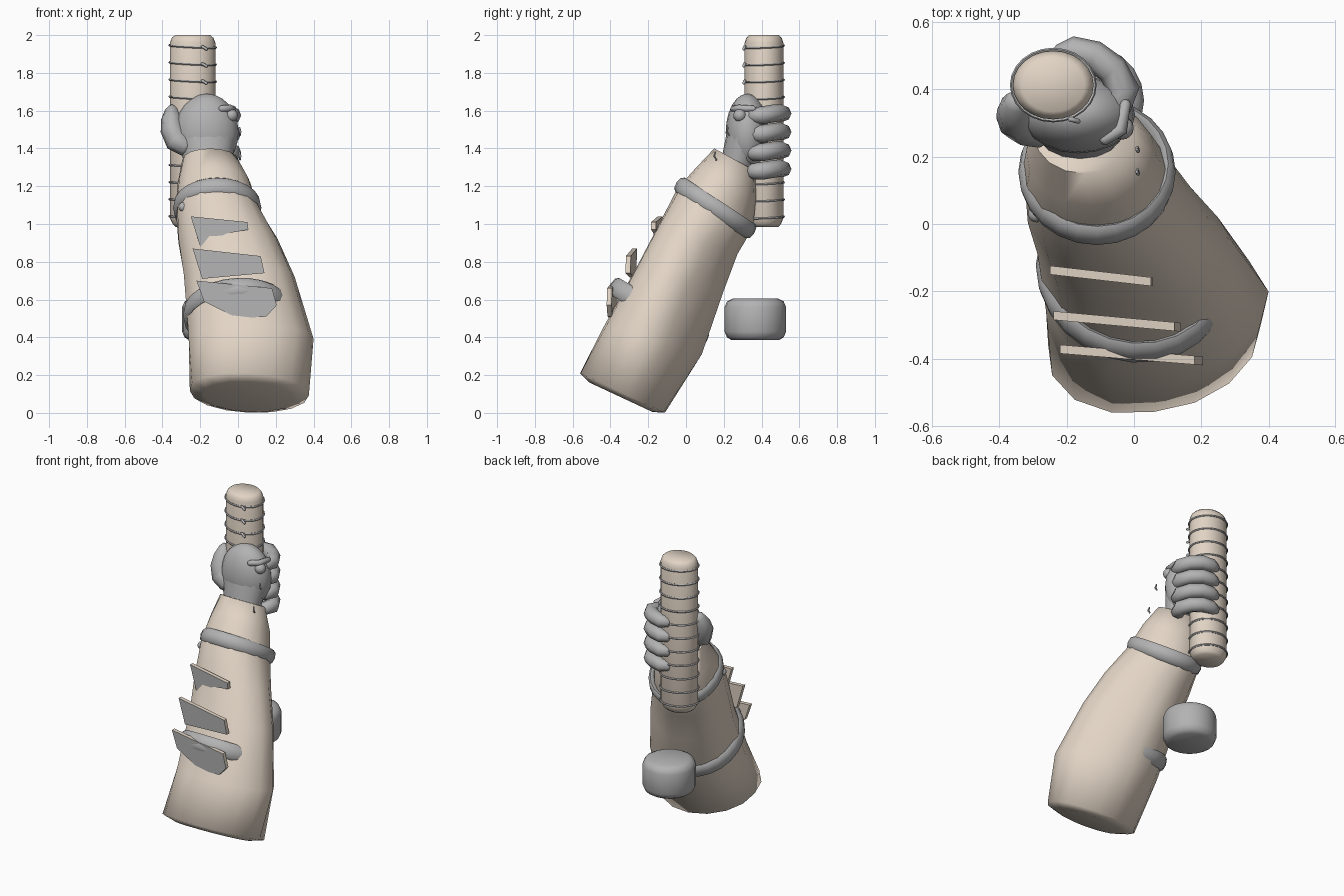
import bpy, bmesh, math
from mathutils import Vector as V

if "Cube" in bpy.data.objects:
    bpy.data.objects.remove(bpy.data.objects["Cube"])


def material(name, rgb):
    m = bpy.data.materials.new(name)
    m.use_nodes = True
    m.diffuse_color = (*rgb, 1)
    m.node_tree.nodes["Principled BSDF"].inputs["Base Color"].default_value = (*rgb, 1)
    return m


BEIGE = material("warm beige", (0.76, 0.66, 0.56))
GREY = material("mid grey", (0.45, 0.45, 0.45))


def finish(name, bm, mats, angle=40):
    bmesh.ops.recalc_face_normals(bm, faces=bm.faces)
    mesh = bpy.data.meshes.new(name)
    bm.to_mesh(mesh)
    bm.free()
    ob = bpy.data.objects.new(name, mesh)
    bpy.context.collection.objects.link(ob)
    for m in mats:
        mesh.materials.append(m)
    bpy.ops.object.select_all(action='DESELECT')
    ob.select_set(True)
    bpy.context.view_layer.objects.active = ob
    bpy.ops.object.shade_smooth_by_angle(angle=math.radians(angle))


def loft(name, rings, mat, closed=False, angle=40):
    """Skin a list of point rings; cap the ends unless the loop is closed."""
    bm = bmesh.new()
    loops = [[bm.verts.new(p) for p in r] for r in rings]
    pairs = list(zip(loops, loops[1:]))
    if closed:
        pairs.append((loops[-1], loops[0]))
    else:
        bm.faces.new(loops[0])
        bm.faces.new(loops[-1])
    n = len(loops[0])
    for a, b in pairs:
        for i in range(n):
            j = (i + 1) % n
            bm.faces.new((a[i], a[j], b[j], b[i]))
    finish(name, bm, [mat], angle)


def ellipse(c, u, v, n):
    c, u, v = V(c), V(u), V(v)
    return [c + u * math.cos(math.tau * i / n) + v * math.sin(math.tau * i / n)
            for i in range(n)]


def tube(name, path, radii, mat, n=10):
    """Rounded sausage along a path."""
    pts = [V(p) for p in path]
    first, last = (pts[0] - pts[1]).normalized(), (pts[-1] - pts[-2]).normalized()
    r0, r1 = radii[0], radii[-1]
    pts = [pts[0] + first * r0 * 0.6] + pts + [pts[-1] + last * r1 * 0.6]
    radii = [r0 * 0.5] + list(radii) + [r1 * 0.5]
    upright = abs((pts[-1] - pts[0]).normalized().z) > 0.5
    ref = V((0, 1, 0)) if upright else V((0, 0, 1))
    rings = []
    for i, p in enumerate(pts):
        t = (pts[min(i + 1, len(pts) - 1)] - pts[max(i - 1, 0)]).normalized()
        u = t.cross(ref).normalized()
        rings.append(ellipse(p, u * radii[i], t.cross(u) * radii[i], n))
    loft(name, rings, mat, angle=60)


def band(name, center, u, v, thick, width, mat, seg=24, n=8):
    """Closed strap around an ellipse spanned by u and v."""
    u, v = V(u), V(v)
    normal = u.cross(v).normalized()
    rings = []
    for i in range(seg):
        a = math.tau * i / seg
        out = u * math.cos(a) + v * math.sin(a)
        rings.append(ellipse(V(center) + out, out.normalized() * thick, normal * width, n))
    loft(name, rings, mat, closed=True, angle=50)


def ellipsoid(name, c, size, mat):
    bm = bmesh.new()
    bmesh.ops.create_uvsphere(bm, u_segments=20, v_segments=12, radius=1)
    for vert in bm.verts:
        vert.co = V([a * s + b for a, s, b in zip(vert.co, size, c)])
    finish(name, bm, [mat], 60)


def arm_ring(front, back, x_range, skew, flat, full, n=16):
    """Slanted oval: flat trims the back left corner, full fills the front right."""
    (fy, fz), (by, bz), (xl, xr) = front, back, x_range
    v = V((0, by - fy, bz - fz)) / 2 / math.sqrt(1 + skew * skew)
    u = V(((xr - xl) / 2, 0, 0)) + v * skew
    c = V(((xl + xr) / 2, (fy + by) / 2, (fz + bz) / 2))
    ring = []
    for i, p in enumerate(ellipse(c, u, v, n)):
        a = math.tau * i / n
        bulge = max(0, math.sin(2 * a)) * (-flat if math.cos(a) > 0 else full)
        ring.append(c + (p - c) * (1 + bulge))
    return ring


# forearm: front (y, z), back (y, z), x range, skew, flat, full
arm = [arm_ring(*s) for s in (
    ((-.56, .21), (-.11, .0), (-.255, .375), .12, 0, .06),
    ((-.435, .46), (.085, .31), (-.25, .40), -.1, .16, .17),
    ((-.26, .78), (.20, .64), (-.28, .30), -.15, .15, .15),
    ((-.155, .98), (.275, .84), (-.315, .21), -.15, .12, .12),
    ((-.045, 1.19), (.355, .98), (-.33, .105), -.05, .04, .06),
    ((.055, 1.30), (.37, 1.13), (-.32, .065), -.05, 0, .04),
    ((.15, 1.40), (.37, 1.28), (-.295, .0), 0, 0, 0),
)]
# slightly domed elbow end
mid = sum(arm[0], V()) / len(arm[0])
dome = [mid + (p - mid) * .75 + V((0, -.01, -.022)) for p in arm[0]]
loft("forearm", [dome] + arm, BEIGE, angle=75)

# straps around the arm
band("wrist_strap", (-.11, .155, 1.085), (.212, 0, 0), (0, .187, -.123), .022, .045, GREY)
band("elbow_strap", (-.005, -.145, .53), (.265, -.02, .012), (0, .235, -.142), .022, .05, GREY)
ellipsoid("strap_stud", (-.29, .03, 1.09), (.025, .025, .025), GREY)


def plate(name, outline, y_left, y_right, depth=.026):
    """Armour plate from an x, z outline, slanted from left to right."""
    xs = [p[0] for p in outline]
    lo, hi = min(xs), max(xs)
    bm = bmesh.new()
    verts = []
    for x, z in outline:
        y = y_left + (y_right - y_left) * (x - lo) / (hi - lo)
        verts.append(bm.verts.new((x, y, z)))
    face = bm.faces.new(verts)
    out = bmesh.ops.extrude_face_region(bm, geom=[face])
    for e in out["geom"]:
        if isinstance(e, bmesh.types.BMVert):
            e.co.y += depth
    bmesh.ops.recalc_face_normals(bm, faces=bm.faces)
    for f in bm.faces:
        f.material_index = 1 if f.normal.y < -.7 else 0
    finish(name, bm, [BEIGE, GREY], 20)


plate("upper_plate", [(-.25, 1.04), (.05, 1.01), (.055, .97), (-.06, .95), (-.2, .88)],
      -.15, -.185)
plate("middle_plate", [(-.24, .87), (.12, .83), (.14, .74), (-.19, .71)], -.285, -.32)
plate("lower_plate", [(-.22, .70), (.18, .66), (.205, .57), (.15, .51), (0, .50), (-.18, .59)],
      -.385, -.42)

# staff handle with rounded ends
staff = [(.985, .75), (1.0, .88), (1.03, 1), (1.96, 1), (1.985, .92), (2.0, .78)]
loft("handle", [ellipse((-.24, .413, z), (.12 * s, 0, 0), (0, .102 * s, 0), 24)
                for z, s in staff], BEIGE, angle=65)

# cord windings and their loose ends
for i in range(11):
    z = 1.035 + i * .0905
    band(f"cord_{i + 1}", (-.24, .413, z), (.123, 0, -.006), (0, .105, .004),
         .006, .006, GREY, 24, 5)
    tube(f"cord_end_{i + 1}", [(-.19, .312, z), (-.165, .305, z - .015)],
         [.008, .008], GREY, 6)

# hand
ellipsoid("palm", (-.165, .325, 1.485), (.168, .115, .205), GREY)
loft("wrist", [ellipse((-.16, .27, 1.30), (.12, 0, 0), (0, .085, -.03), 16),
               ellipse((-.165, .315, 1.48), (.16, 0, 0), (0, .1, 0), 16)], GREY)
for i, name in enumerate(("index", "middle", "ring", "little")):
    z = 1.585 - i * .098
    path = [(-.05, .35, z - .012), (-.03, .40, z - .01), (-.065, .46, z),
            (-.12, .50, z + .005), (-.18, .515, z), (-.22, .50, z)]
    tube(f"{name}_finger", path, [.042, .047, .047, .046, .043, .034], GREY, 8)
tube("thumb", [(-.27, .28, 1.41), (-.325, .295, 1.44), (-.348, .315, 1.50),
               (-.352, .34, 1.555), (-.35, .365, 1.605)],
     [.055, .063, .063, .055, .036], GREY, 8)

# knuckle cord with bead, and loose stitches
ellipsoid("knuckle_bead", (-.035, .285, 1.575), (.034, .034, .034), GREY)
tube("knuckle_cord", [(-.09, .25, 1.61), (-.04, .28, 1.612), (-.025, .36, 1.61)],
     [.018, .02, .016], GREY, 8)
for i, (y, z) in enumerate(((.222, 1.49), (.155, 1.36))):
    tube(f"stitch_{i + 1}", [(.008, y, z + .02), (.012, y - .006, z), (.01, y + .006, z - .02)],
         [.005, .006, .005], GREY, 6)

# round pommel weight below the handle
drum = [(.385, .125), (.40, .15), (.43, .163), (.56, .163), (.59, .15), (.605, .12)]
loft("pommel_weight", [ellipse((-.133, .367, z), (r, 0, 0), (0, r, 0), 20)
                       for z, r in drum], GREY, angle=50)
